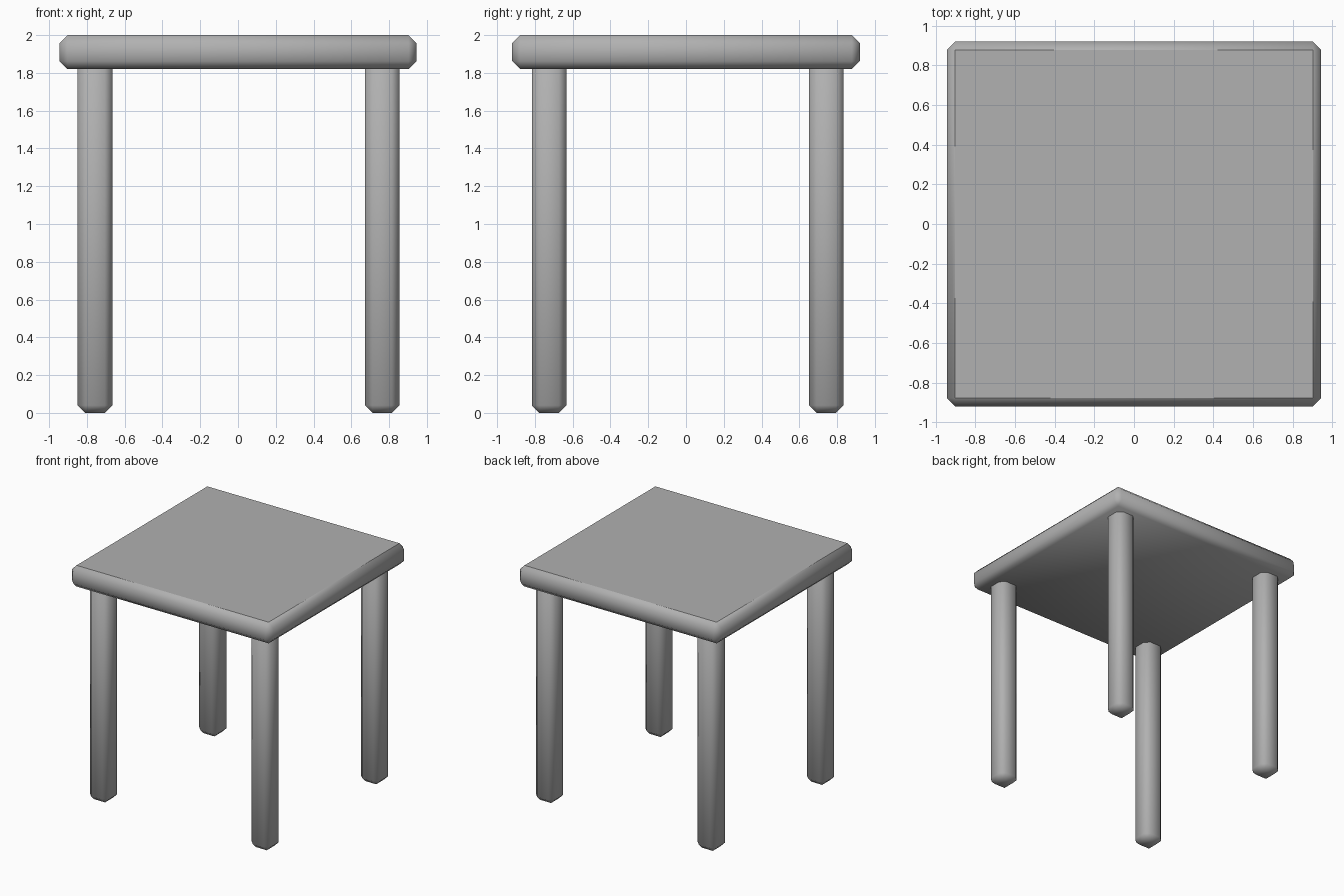
import bpy
import bmesh

if "Cube" in bpy.data.objects:
    bpy.data.objects.remove(bpy.data.objects["Cube"])

# One grey for the whole table
grey = bpy.data.materials.new("grey")
grey.diffuse_color = (0.44, 0.44, 0.44, 1)
grey.use_nodes = True
grey.node_tree.nodes["Principled BSDF"].inputs["Base Color"].default_value = grey.diffuse_color


def chamfered_box(name, centre, size, width, flat_top=False):
    bm = bmesh.new()
    bmesh.ops.create_cube(bm, size=1)
    bmesh.ops.scale(bm, vec=size, verts=bm.verts)
    bmesh.ops.bevel(bm, geom=bm.edges[:], offset=width, segments=1,
                    affect='EDGES', clamp_overlap=True)
    bm.normal_update()
    for f in bm.faces:
        f.smooth = not (flat_top and f.normal.z > 0.99)
    mesh = bpy.data.meshes.new(name)
    bm.to_mesh(mesh)
    bm.free()
    mesh.materials.append(grey)
    ob = bpy.data.objects.new(name, mesh)
    ob.location = centre
    bpy.context.collection.objects.link(ob)
    return ob


# Table top: crisp flat upper face, soft shading elsewhere
chamfered_box("table_top", (0, 0, 1.91), (1.89, 1.84, 0.18), 0.042, flat_top=True)

# Four legs, running up into the top
LEG_TOP = 1.88
for side, x in (("left", -0.757), ("right", 0.763)):
    for end, y in (("front", -0.725), ("back", 0.743)):
        chamfered_box(f"{end}_{side}_leg", (x, y, LEG_TOP / 2),
                      (0.183, 0.183, LEG_TOP), 0.04)
